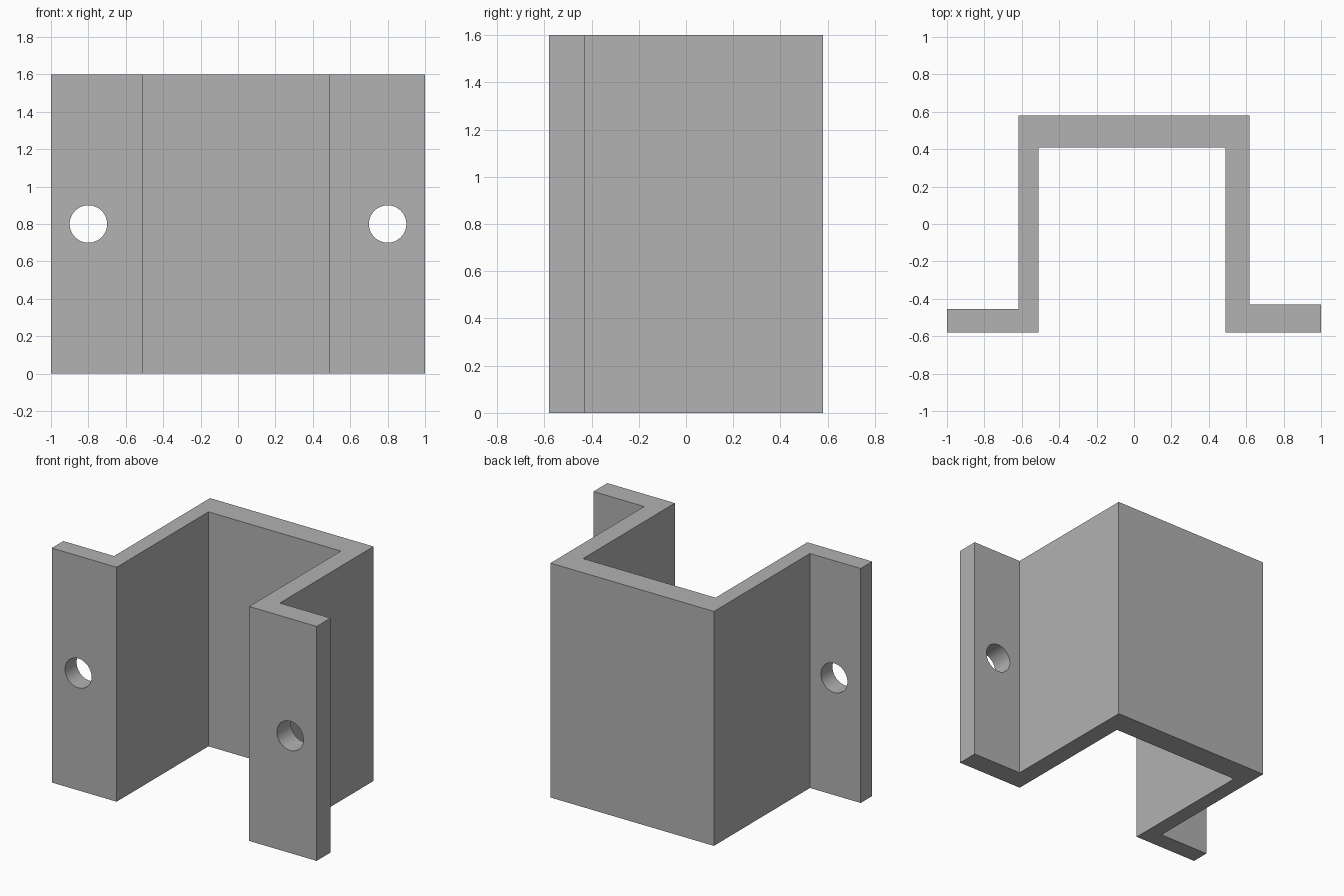
import bpy
import bmesh
import math

cube = bpy.data.objects.get("Cube")
if cube:
    bpy.data.objects.remove(cube, do_unlink=True)

HEIGHT = 1.6
HOLE_X, HOLE_R = 0.8, 0.1

# Plain grey metal
grey = bpy.data.materials.new("grey")
grey.use_nodes = True
colour = (0.445, 0.445, 0.445, 1)
grey.diffuse_color = colour
grey.node_tree.nodes["Principled BSDF"].inputs["Base Color"].default_value = colour

# Hat-shaped plan outline, extruded upwards
outline = [
    (-1, -0.58), (-0.51, -0.58), (-0.51, 0.41), (0.49, 0.41),
    (0.49, -0.58), (1, -0.58), (1, -0.43), (0.617, -0.43),
    (0.617, 0.58), (-0.617, 0.58), (-0.617, -0.455), (-1, -0.455),
]
bm = bmesh.new()
base = bm.faces.new([bm.verts.new((x, y, 0)) for x, y in outline])
top = bmesh.ops.extrude_face_region(bm, geom=[base])["geom"]
bmesh.ops.translate(bm, vec=(0, 0, HEIGHT),
                    verts=[v for v in top if isinstance(v, bmesh.types.BMVert)])
bmesh.ops.recalc_face_normals(bm, faces=bm.faces)
mesh = bpy.data.meshes.new("bracket")
bm.to_mesh(mesh)
bm.free()
mesh.materials.append(grey)
bracket = bpy.data.objects.new("bracket", mesh)
bpy.context.collection.objects.link(bracket)

# Round screw hole through each flange
cutters = []
for side, name in ((-1, "right_hole_cutter"), (1, "left_hole_cutter")):
    bpy.ops.mesh.primitive_cylinder_add(
        vertices=64, radius=HOLE_R, depth=0.4,
        location=(side * HOLE_X, -0.5, HEIGHT / 2), rotation=(math.pi / 2, 0, 0))
    cutter = bpy.context.object
    cutter.name = name
    cutter.hide_render = True
    cutter.data.materials.append(grey)
    cutters.append(cutter)
    cut = bracket.modifiers.new(name, "BOOLEAN")
    cut.operation = "DIFFERENCE"
    cut.solver = "EXACT"
    cut.object = cutter

# Apply the cuts, then remove the cutters
bpy.ops.object.select_all(action="DESELECT")
bracket.select_set(True)
bpy.context.view_layer.objects.active = bracket
for name in [m.name for m in bracket.modifiers]:
    bpy.ops.object.modifier_apply(modifier=name)
for cutter in cutters:
    bpy.data.objects.remove(cutter, do_unlink=True)

bpy.ops.object.shade_smooth_by_angle(angle=math.radians(30))
